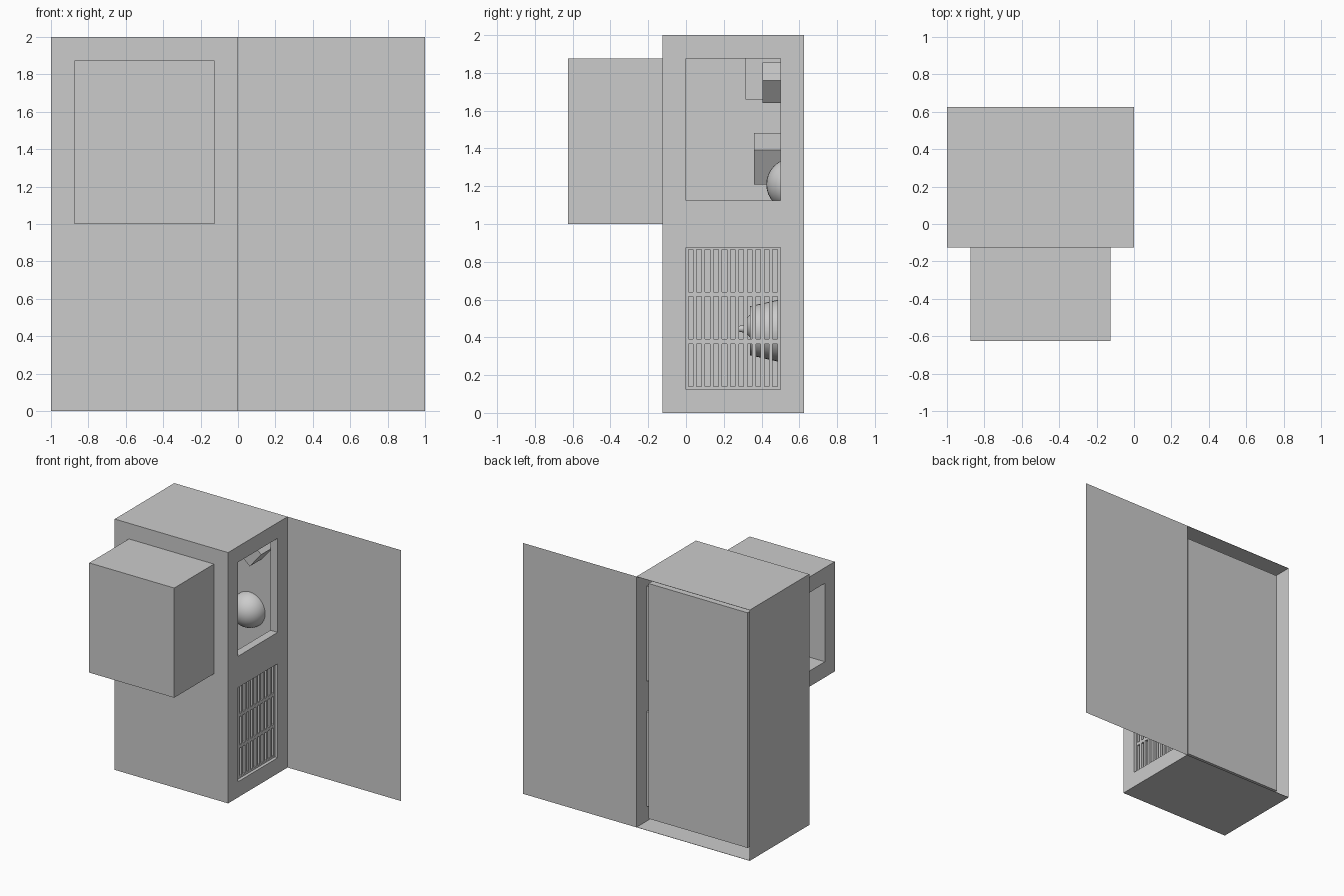
import bpy, bmesh, math
from mathutils import Matrix, Vector

old = bpy.data.objects.get("Cube")
if old:
    bpy.data.objects.remove(old, do_unlink=True)

grey = bpy.data.materials.new("plain grey")
grey.use_nodes = True
grey.diffuse_color = (0.6, 0.6, 0.6, 1)
grey.node_tree.nodes["Principled BSDF"].inputs["Base Color"].default_value = (0.6, 0.6, 0.6, 1)


def make(name, bm):
    mesh = bpy.data.meshes.new(name)
    bmesh.ops.recalc_face_normals(bm, faces=bm.faces)
    bm.to_mesh(mesh)
    bm.free()
    mesh.materials.append(grey)
    ob = bpy.data.objects.new(name, mesh)
    bpy.context.collection.objects.link(ob)
    return ob


def add_box(bm, lo, hi, turn=0.0):
    lo, hi = Vector(lo), Vector(hi)
    mat = (Matrix.Translation((lo + hi) / 2) @ Matrix.Rotation(turn, 4, 'Y')
           @ Matrix.Diagonal((*(hi - lo), 1)))
    bmesh.ops.create_cube(bm, size=1, matrix=mat)


def box(name, lo, hi, turn=0.0):
    bm = bmesh.new()
    add_box(bm, lo, hi, turn)
    return make(name, bm)


def cut(ob, boxes):
    bm = bmesh.new()
    for lo, hi in boxes:
        add_box(bm, lo, hi)
    cutter = make("cutter", bm)
    cutter.hide_render = True
    mod = ob.modifiers.new("cut", 'BOOLEAN')
    mod.operation, mod.solver, mod.object = 'DIFFERENCE', 'EXACT', cutter
    bpy.context.view_layer.objects.active = ob
    bpy.ops.object.modifier_apply(modifier=mod.name)
    bpy.data.objects.remove(cutter, do_unlink=True)


def smooth(ob):
    bpy.ops.object.select_all(action='DESELECT')
    ob.select_set(True)
    bpy.context.view_layer.objects.active = ob
    bpy.ops.object.shade_smooth_by_angle(angle=math.radians(35))


def dome(name, centre, radii):
    # ellipsoid trimmed flat where it meets the back of the inner case
    bm = bmesh.new()
    mat = Matrix.Translation(centre) @ Matrix.Diagonal((*radii, 1))
    bmesh.ops.create_uvsphere(bm, u_segments=32, v_segments=16, radius=1, matrix=mat)
    bmesh.ops.bisect_plane(bm, geom=bm.verts[:] + bm.edges[:] + bm.faces[:],
                           plane_co=(0, back, 0), plane_no=(0, 1, 0), clear_outer=True)
    smooth(make(name, bm))


def cone(name, centre, r1, r2, depth):
    bm = bmesh.new()
    mat = Matrix.Translation(centre) @ Matrix.Rotation(math.radians(90), 4, 'X')
    bmesh.ops.create_cone(bm, cap_ends=True, segments=32, radius1=r1, radius2=r2,
                          depth=depth, matrix=mat)
    smooth(make(name, bm))


t = 0.002      # sheet thickness
gap = 0.0625   # space between outer shell and inner case
back = 0.56    # inner side of the inner case's back
openings = [((-0.2, 0, z), (0.2, 0.5, z + 0.75)) for z in (0.125, 1.125)]

# thin outer shell, open at the back
shell = box("outer_shell", (-1, -0.125, 0), (0, 0.625, 2))
cut(shell, [((t - 1, t - 0.125, t), (-t, 0.8, 2 - t))])
cut(shell, openings)

# hollow inner case standing free of the shell
case = box("inner_case", (gap - 1, -gap, gap), (-gap, gap * 9, 2 - gap))
cut(case, [((gap + t - 1, t - gap, gap + t), (-gap - t, back, 2 - gap - t))])
cut(case, openings)

# sleeves lining each opening between shell and case
for label, (lo, hi) in zip(("lower", "upper"), openings):
    sleeve = box(label + "_sleeve", (-gap - t, -t, lo[2] - t), (-t / 2, 0.5 + t, hi[2] + t))
    cut(sleeve, [(lo, hi)])

# front box with a recess in its outer side
front_box = box("front_box", (-0.875, -0.625, 1), (-0.125, -0.125, 1.875))
cut(front_box, [((-1, -0.5, 1.125), (-0.25, -0.25, 1.75))])

# open back door, a single sheet
bm = bmesh.new()
bm.faces.new([bm.verts.new(p) for p in
              ((0, 0.625, 0), (1, 0.625, 0), (1, 0.625, 2), (0, 0.625, 2))])
make("door", bm)

# grille in the lower opening
grille = box("grille", (-0.045, 0, 0.125), (-0.025, 0.5, 0.875))
cut(grille, [((-0.1, 0.012 + i * 0.0447, 0.14 + j * 0.25),
              (0.1, 0.037 + i * 0.0447, 0.365 + j * 0.25))
             for i in range(11) for j in range(3)])

# fittings in the upper compartment
dome("ball", (-0.29, 0.5625, 1.21), (0.1375,) * 3)
box("upper_bar", (-0.26, 0.405, 1.669), (-0.112, back, 1.826), math.radians(40))
box("lower_bar", (-0.7, 0.36, 1.255), (-0.49, back, 1.435), math.radians(-60))
box("ceiling_block", (-0.9, 0.315, 1.66), (-0.5, back, 1.93))

# fan in the lower compartment
dome("fan_hub", (-0.45, 0.52, 0.46), (0.13, 0.21, 0.12))
cone("fan_ring", (-0.45, 0.45, 0.435), 0.18, 0.13, 0.22)
cone("fan_shaft", (-0.45, 0.33, 0.445), 0.035, 0.015, 0.1)
